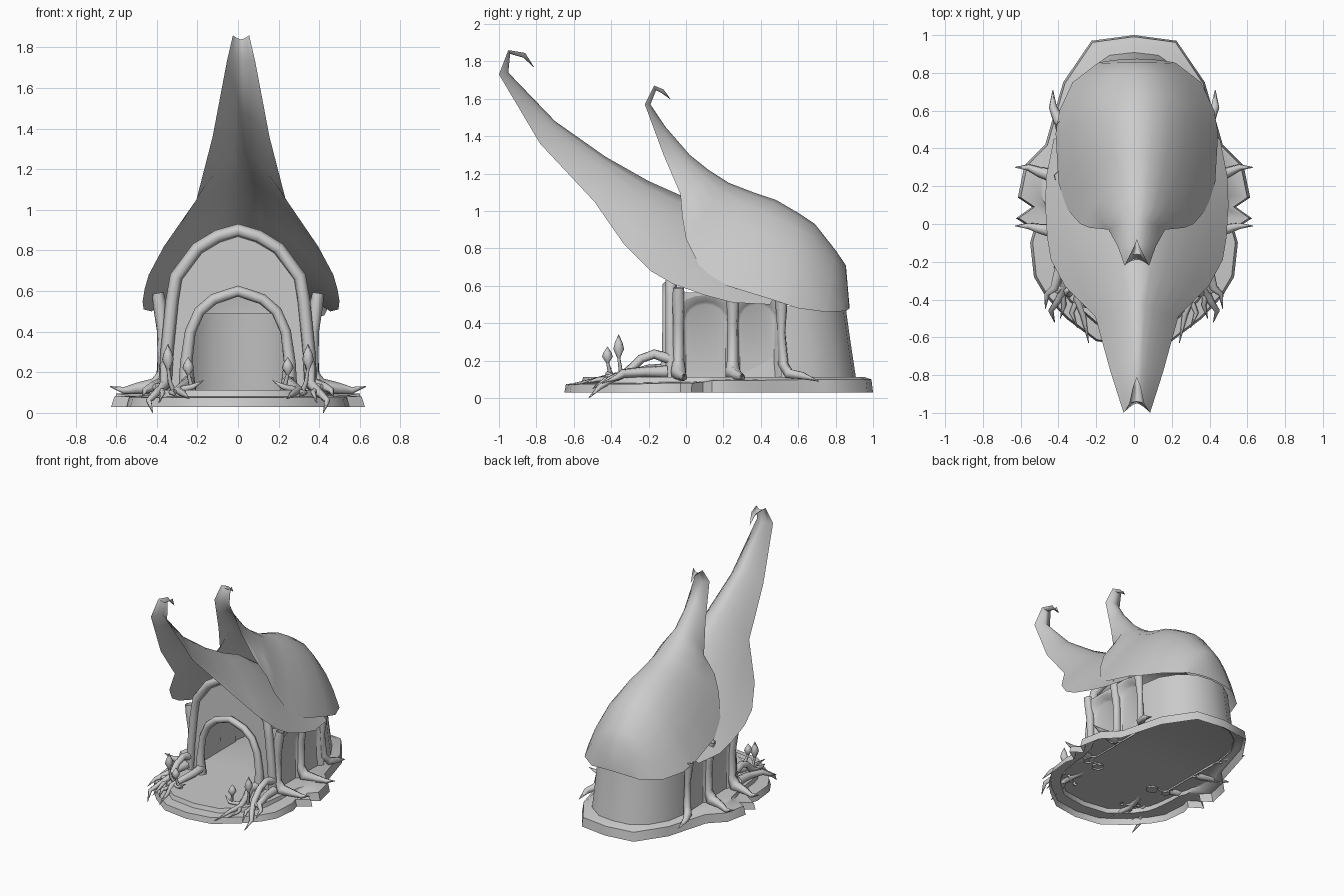
import bpy, bmesh, math
from mathutils import Vector

if "Cube" in bpy.data.objects:
    bpy.data.objects.remove(bpy.data.objects["Cube"])

clay = bpy.data.materials.new("light_grey_clay")
clay.use_nodes = True
GREY = (0.6, 0.6, 0.6, 1)
clay.diffuse_color = GREY
clay.node_tree.nodes["Principled BSDF"].inputs["Base Color"].default_value = GREY


def finish(obj, angle=50):
    obj.data.materials.clear()
    obj.data.materials.append(clay)
    bpy.ops.object.select_all(action='DESELECT')
    obj.select_set(True)
    bpy.context.view_layer.objects.active = obj
    bpy.ops.object.shade_smooth_by_angle(angle=math.radians(angle))
    return obj


def loft(name, rows, closed=False, cap=False, angle=50):
    """Skin a list of equal-length point rows; optionally cap the last row."""
    bm = bmesh.new()
    grid = [[bm.verts.new(p) for p in row] for row in rows]
    n = len(rows[0])
    for a, b in zip(grid, grid[1:]):
        for i in range(n if closed else n - 1):
            j = (i + 1) % n
            bm.faces.new((a[i], a[j], b[j], b[i]))
    if cap:
        bm.faces.new(grid[-1])
    bmesh.ops.remove_doubles(bm, verts=bm.verts, dist=0.0005)
    bmesh.ops.recalc_face_normals(bm, faces=bm.faces)
    mesh = bpy.data.meshes.new(name)
    bm.to_mesh(mesh)
    bm.free()
    obj = bpy.data.objects.new(name, mesh)
    bpy.context.collection.objects.link(obj)
    return finish(obj, angle)


def tube(name, points, radii):
    """Tapered six-sided limb through the points."""
    pts = [Vector(p) for p in points]
    rows = []
    side = None
    for i, p in enumerate(pts):
        d = (pts[min(i + 1, len(pts) - 1)] - pts[max(i - 1, 0)]).normalized()
        if side is None:
            side = d.orthogonal()
        side = (side - d * side.dot(d)).normalized()
        up = d.cross(side)
        r = radii[i] if isinstance(radii, (list, tuple)) else radii
        rows.append([p + r * (side * math.cos(a) + up * math.sin(a))
                     for a in (k * math.tau / 6 for k in range(6))])
    return loft(name, rows, closed=True, cap=True, angle=65)


def mirrored(half):
    """Half outline completed across x = 0."""
    return half + [(-p[0], *p[1:]) for p in reversed(half) if abs(p[0]) > 0.001]


def ring(outline, z, scale=1.0, cy=0.15):
    return [(x * scale, cy + (y - cy) * scale, z) for x, y in outline]


# Leaf roofs: each station is edge x, y, z, then ridge y, z
def leaf(name, stations, power):
    ts = [k / 5 for k in range(-5, 6)]
    rows = []
    for ex, ey, ez, ry, rz in stations:
        rows.append([(0.015 + ex * t, ry + (ey - ry) * abs(t) ** power,
                      rz + (ez - rz) * abs(t) ** power) for t in ts])
    return loft(name, rows, angle=60)


leaf("front_leaf_roof", [
    (0, -.81, 1.765, -.81, 1.765), (.02, -.86, 1.845, -.87, 1.82),
    (.04, -.95, 1.86, -.94, 1.84), (.07, -1, 1.73, -.95, 1.74),
    (.14, -.78, 1.36, -.7, 1.48), (.22, -.49, 1.05, -.43, 1.29),
    (.38, -.33, .82, -.2, 1.16), (.455, -.19, .68, -.02, 1.08),
    (.475, -.07, .61, .1, 1.0), (.485, .1, .55, .25, .9),
    (.48, .25, .51, .4, .8), (.44, .45, .5, .55, .7)], 1.5)
leaf("rear_leaf_roof", [
    (0, -.08, 1.595, -.08, 1.595), (.015, -.12, 1.65, -.13, 1.63),
    (.04, -.17, 1.67, -.16, 1.645), (.065, -.22, 1.57, -.19, 1.57),
    (.1, -.12, 1.3, -.11, 1.45), (.15, -.03, 1.09, .02, 1.3),
    (.25, -.02, .97, .12, 1.22), (.3, 0, .85, .23, 1.15),
    (.37, .08, .69, .36, 1.1), (.415, .22, .6, .48, 1.06),
    (.43, .48, .52, .6, .99), (.41, .6, .48, .69, .93),
    (.34, .75, .46, .8, .79), (.21, .85, .465, .855, .71),
    (.2, .855, .465, .875, .48)], 2.0)

# Stone base, open below: a lobed step that rises to the floor slab
step = [(0, -.65, .075), (.2, -.62, .075), (.36, -.5, .075), (.47, -.38, .075),
        (.53, -.28, .075), (.55, -.1, .08), (.53, -.03, .08), (.625, .03, .08),
        (.54, .09, .085), (.615, .14, .095), (.58, .31, .095), (.47, .42, .095),
        (.375, .75, .1), (.225, .97, .1), (0, 1, .1)]
slab = [(0, -.56), (.2, -.53), (.34, -.41), (.4, -.32), (.42, -.25), (.44, -.1),
        (.44, -.03), (.46, .03), (.47, .09), (.5, .15), (.5, .29), (.44, .41),
        (.35, .74), (.2, .94), (0, .97)]
low = mirrored([(x, y, .03) for x, y, z in step])
mid = mirrored([(x * .975, .15 + (y - .15) * .99, z) for x, y, z in step])
lip = mirrored([(x, y, z + .006) for (x, y), (_, _, z) in zip(slab, step)])
loft("stone_base", [low, mid, lip, ring(mirrored(slab), .112, .985)],
     closed=True, cap=True, angle=60)

# Curved wall around the sides and back, leaning inward under the roof
wall = mirrored([(.35, -.07), (.35, .25), (.36, .5), (.33, .68), (.25, .81),
                 (.13, .895), (0, .91)])
loft("curved_wall", [ring(wall, .1), ring(wall, .3, .96), ring(wall, .49, .925)])

# Front wall spans between the porch arch and the doorway
PORCH = [(.36, .1), (.35, .3), (.325, .55), (.305, .67), (.2, .81), (.1, .87), (0, .9)]
DOOR = [(.25, .1), (.255, .25), (.235, .4), (.19, .5), (.12, .56), (.06, .58), (0, .6)]


def upright(half, y):
    return [(x, y, z) for x, z in mirrored(half)]


loft("front_wall", [upright(PORCH, -.07), upright(DOOR, -.07)])
tube("porch_arch", upright(PORCH, -.08), .032)
tube("door_arch", upright(DOOR, -.1), [.045, .03] + [.027] * 9 + [.03, .045])

for s, tag in ((1, "left"), (-1, "right")):
    def limb(name, pts, radii):
        return tube(tag + "_" + name, [(s * x, y, z) for x, y, z in pts], radii)

    # Side posts that spread into roots
    for i, (y, bend) in enumerate(((-.04, .03), (.25, .05))):
        limb(f"side_post_{i}", [
            (.395, y, .59), (.385, y, .53), (.37, y, .4), (.365, y, .2), (.4, y, .13),
            (.5, y + bend / 2, .12), (.56, y + bend, .11), (.63, y + bend, .13)],
            [.03, .035, .03, .032, .045, .028, .018, .002])
    limb("side_post_rear", [
        (.385, .51, .53), (.37, .51, .35), (.375, .52, .18), (.4, .55, .13),
        (.43, .62, .12), (.43, .71, .09)], [.035, .022, .028, .03, .022, .002])

    # Rounded alcoves between the posts, skinned from rim to back
    for i, (a, b) in enumerate(((-.04, .25), (.25, .51))):
        centre, half = (a + b) / 2, (b - a) / 2

        def arch(x, inset, spring, rise, power):
            pts = [(s * x, centre - (half - inset) * math.cos(t),
                    spring + rise * math.sin(t) ** power)
                   for t in (math.pi * k / 8 for k in range(9))]
            return [(*pts[0][:2], .1)] + pts + [(*pts[-1][:2], .1)]

        rim = arch(.39, 0, .43, .12, .6)
        inner = arch(.352, .04, .41, .09, 1)
        loft(f"{tag}_alcove_{i}", [
            rim, arch(.38, .015, .42, .11, .8), arch(.362, .028, .415, .1, 1), inner,
            [(s * .35, y, .1) for x, y, z in inner]], angle=85)
        loft(f"{tag}_alcove_crown_{i}", [rim[1:-1], [(x, y, .565) for x, y, z in rim[1:-1]]])

    # Roots creeping forward from the porch
    limb("porch_root", [(.36, -.09, .21), (.36, -.17, .235), (.36, -.24, .21),
                        (.36, -.31, .14), (.4, -.4, .1), (.44, -.46, .06),
                        (.42, -.52, .0)], [.03, .026, .024, .025, .02, .015, .002])
    limb("door_root", [(.25, -.11, .15), (.24, -.2, .15), (.27, -.28, .13),
                       (.3, -.4, .11), (.27, -.48, .095), (.24, -.63, .07)],
         [.035, .03, .027, .022, .016, .002])
    limb("outer_root", [(.38, -.1, .14), (.39, -.22, .14), (.42, -.34, .13),
                        (.46, -.37, .11), (.47, -.45, .08)],
         [.035, .028, .024, .015, .002])
    feelers = (((.35, -.3, .13), (.41, -.36, .13), (.44, -.34, .11)),
               ((.3, -.36, .11), (.22, -.42, .13), (.17, -.4, .16)),
               ((.38, -.36, .11), (.37, -.43, .1), (.39, -.5, .05)),
               ((.3, -.4, .1), (.33, -.47, .1), (.3, -.55, .08)))
    for i, pts in enumerate(feelers):
        limb(f"root_feeler_{i}", pts, [.018, .013, .002])

    # Pointed buds on short stems
    for i, (x, y, z, h) in enumerate(((.345, -.36, .275, .065), (.245, -.42, .23, .045))):
        limb(f"bud_stem_{i}", [(x - .03, y + .03, .1), (x - .01, y + .01, .15), (x, y, z - h + .01)],
             [.014, .011, .008])
        limb(f"bud_{i}", [(x, y, z - h), (x, y, z - h * .2), (x, y, z + h * .3), (x, y, z + h)],
             [.006, .03, .022, .001])
